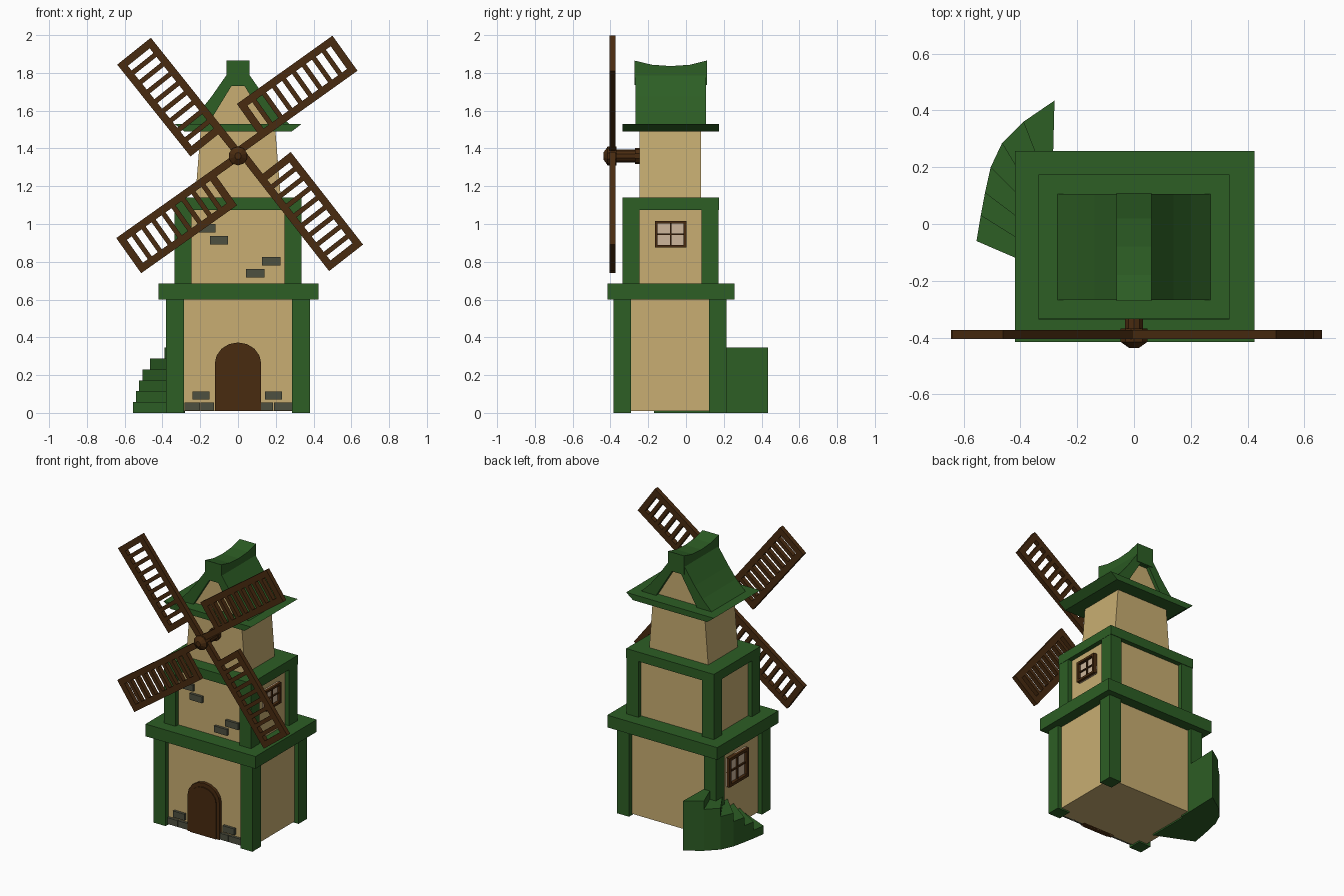
import bpy, bmesh, math
from mathutils import Matrix, Vector

cube = bpy.data.objects.get("Cube")
if cube:
    bpy.data.objects.remove(cube, do_unlink=True)


def material(name, rgb):
    m = bpy.data.materials.new(name)
    m.use_nodes = True
    m.diffuse_color = (*rgb, 1)
    m.node_tree.nodes["Principled BSDF"].inputs["Base Color"].default_value = (*rgb, 1)
    return m


GREEN = material("green_timber", (.026, .112, .018))
TAN = material("tan_plaster", (.578, .423, .168))
BROWN = material("brown_wood", (.066, .024, .005))
GREY = material("grey_stone", (.076, .08, .051))
GLASS = material("window_glass", (.61, .47, .33))


def finish(name, bm, mat):
    bmesh.ops.recalc_face_normals(bm, faces=bm.faces)
    me = bpy.data.meshes.new(name)
    bm.to_mesh(me)
    bm.free()
    me.materials.append(mat)
    ob = bpy.data.objects.new(name, me)
    bpy.context.collection.objects.link(ob)
    return ob


def add_box(bm, x, y, z):
    """Box from (low, high) ranges on each axis."""
    r = bmesh.ops.create_cube(bm, size=1)
    for v in r["verts"]:
        v.co = [(lo + hi) / 2 + c * (hi - lo) for c, (lo, hi) in zip(v.co, (x, y, z))]
    return r["verts"]


def box(name, x, y, z, mat):
    bm = bmesh.new()
    add_box(bm, x, y, z)
    return finish(name, bm, mat)


def prism(name, pts, axis, lo, hi, mat):
    """Extrude a 2D outline along one axis."""
    bm = bmesh.new()

    def place(p, d):
        c = list(p)
        c.insert("xyz".index(axis), d)
        return bm.verts.new(c)
    a = [place(p, lo) for p in pts]
    b = [place(p, hi) for p in pts]
    bm.faces.new(a)
    bm.faces.new(b)
    for i in range(len(pts)):
        j = (i + 1) % len(pts)
        bm.faces.new((a[i], a[j], b[j], b[i]))
    return finish(name, bm, mat)


def mirrored(half):
    return half + [(-x, z) for x, z in reversed(half)]


# Two timber-framed storeys: walls, corner posts, ledge
def storey(name, x, y0, y1, z0, z1, post):
    inset = .03
    box(name + "_walls", (-x + inset, x - inset), (y0 + inset, y1 - inset), (z0 + .01, z1), TAN)
    for side, px in (("right", -x), ("left", x - post)):
        for end, py in (("front", y0), ("back", y1 - post)):
            box(f"{name}_post_{end}_{side}", (px, px + post), (py, py + post), (z0, z1), GREEN)


storey("lower", .38, -.385, .215, 0, .62, .093)
box("lower_ledge", (-.42, .425), (-.415, .257), (.6, .685), GREEN)
storey("middle", .335, -.335, .172, .67, 1.09, .09)
box("middle_ledge", (-.337, .337), (-.337, .175), (1.075, 1.14), GREEN)

# Tapered top tower with gable ends
prism("upper_tower", mirrored([(.228, 1.12), (.195, 1.53), (.03, 1.74)]), "y", -.245, .08, TAN)

# Roof slopes, flared eaves, gable beams, sagging ridge
for side, s in (("left", 1), ("right", -1)):
    slope = [(0, 1.79), (.06, 1.79), (.14, 1.675), (.2, 1.6), (.275, 1.525), (.16, 1.525), (.035, 1.73), (0, 1.73)]
    prism("roof_slope_" + side, [(s * x, z) for x, z in slope], "y", -.267, .105, GREEN)
    eave = [(.19, 1.49), (.285, 1.49), (.337, 1.53), (.19, 1.53)]
    prism("eave_" + side, [(s * x, z) for x, z in eave], "y", -.335, .175, GREEN)
for end, y in (("front", (-.335, -.24)), ("back", (.075, .175))):
    box("gable_beam_" + end, (-.24, .24), y, (1.49, 1.53), GREEN)
ridge = [(-.272, 1.735), (.11, 1.735), (.11, 1.865), (.02, 1.843), (-.08, 1.836), (-.18, 1.843), (-.272, 1.865)]
prism("roof_ridge", ridge, "x", -.062, .062, GREEN)

# Arched door in a slim frame
def arch(w, spring, top):
    n = 4
    return mirrored([(w, .01)] + [(w * math.cos(a), spring + (top - spring) * math.sin(a))
                    for a in (i * math.pi / 2 / n for i in range(n))]) + []


def door_outline(w, spring, top):
    pts = arch(w, spring, top)
    half = len(pts) // 2
    return pts[:half] + [(0, top)] + pts[half:]


prism("door_frame", door_outline(.123, .26, .373), "y", -.378, -.34, BROWN)
prism("door_panel", door_outline(.1, .255, .345), "y", -.384, -.34, BROWN)

# Stone bricks on the front: x, z, width
def bricks(name, y, rows):
    bm = bmesh.new()
    for x, z, w in rows:
        add_box(bm, (x, x + w), (y - .018, y + .02), (z, z + .044))
    finish(name, bm, GREY)


bricks("lower_bricks", -.355, [(-.24, .07, .09), (.142, .07, .09), (-.282, .012, .08),
                               (-.198, .012, .07), (.12, .012, .065), (.19, .012, .095)])
bricks("middle_bricks", -.305, [(-.22, .955, .1), (-.147, .892, .095), (.128, .78, .098), (.042, .717, .098)])


# Windows on the side walls: frame, cross bars, glass
def window(name, x, y0, y1, z0, z1, bar):
    s = 1 if x > 0 else -1

    def depth(d):
        return tuple(sorted((x - s * .02, x + s * d)))
    box(name + "_glass", depth(.008), (y0, y1), (z0, z1), GLASS)
    bm = bmesh.new()
    for y in (y0, y1 - bar):
        add_box(bm, depth(.028), (y, y + bar), (z0, z1))
    for z in (z0, z1 - bar):
        add_box(bm, depth(.028), (y0, y1), (z, z + bar))
    ym, zm = (y0 + y1) / 2, (z0 + z1) / 2
    add_box(bm, depth(.018), (ym - bar / 4, ym + bar / 4), (z0, z1))
    add_box(bm, depth(.018), (y0, y1), (zm - bar / 4, zm + bar / 4))
    finish(name + "_frame", bm, BROWN)


window("middle_window", .305, -.165, .002, .875, 1.017, .015)
window("lower_window", -.35, -.15, .06, .32, .52, .02)

# Winding stair around the back right corner
outer = [(-.555, -.06), (-.54, .03), (-.525, .11), (-.505, .2), (-.465, .285), (-.39, .36), (-.28, .435)]
inner = [(-.3, -.17), (-.3, -.12), (-.3, -.06), (-.3, -.005), (-.3, .01), (-.3, .13), (-.287, .17)]
for i in range(6):
    prism(f"stair_step_{i + 1}", [outer[i], outer[i + 1], inner[i + 1], inner[i]],
          "z", 0, .0575 * (i + 1), GREEN)

# Sails: lattice blades beside each arm
HUB = Vector((0, 0, 1.36))
for k, (angle, low) in enumerate(((35.5, 0), (128.6, -.03), (215.3, -.018), (308, .005))):
    bm = bmesh.new()
    y = (-.405, -.373)
    high, start, end, rail = low + .228, .155, .777, .04
    add_box(bm, (0, end), y, (low, low + rail))
    add_box(bm, (start, end), y, (high - rail, high))
    for x in (start, end - rail):
        add_box(bm, (x, x + rail), y, (low, high))
    gaps = 9
    pitch = (end - start - rail) / gaps
    for i in range(1, gaps):
        x = start + rail / 2 + i * pitch
        add_box(bm, (x - .013, x + .013), y, (low, high))
    turn = Matrix.Rotation(-math.radians(angle), 4, "Y")
    bmesh.ops.transform(bm, matrix=Matrix.Translation(HUB) @ turn, verts=bm.verts)
    finish(f"sail_{k + 1}", bm, BROWN)


# Axle, collar and pointed hub
def spindle(name, y0, y1, r0, r1):
    bm = bmesh.new()
    bmesh.ops.create_cone(bm, cap_ends=True, segments=10, radius1=r1, radius2=r0, depth=y1 - y0)
    m = Matrix.Translation(HUB + Vector((0, (y0 + y1) / 2, 0))) @ Matrix.Rotation(math.pi / 2, 4, "X")
    bmesh.ops.transform(bm, matrix=m, verts=bm.verts)
    finish(name, bm, BROWN)


spindle("axle", -.38, -.22, .034, .034)
spindle("axle_collar", -.27, -.24, .042, .042)
spindle("hub", -.415, -.368, .05, .05)
spindle("hub_nose", -.437, -.415, .018, .05)
